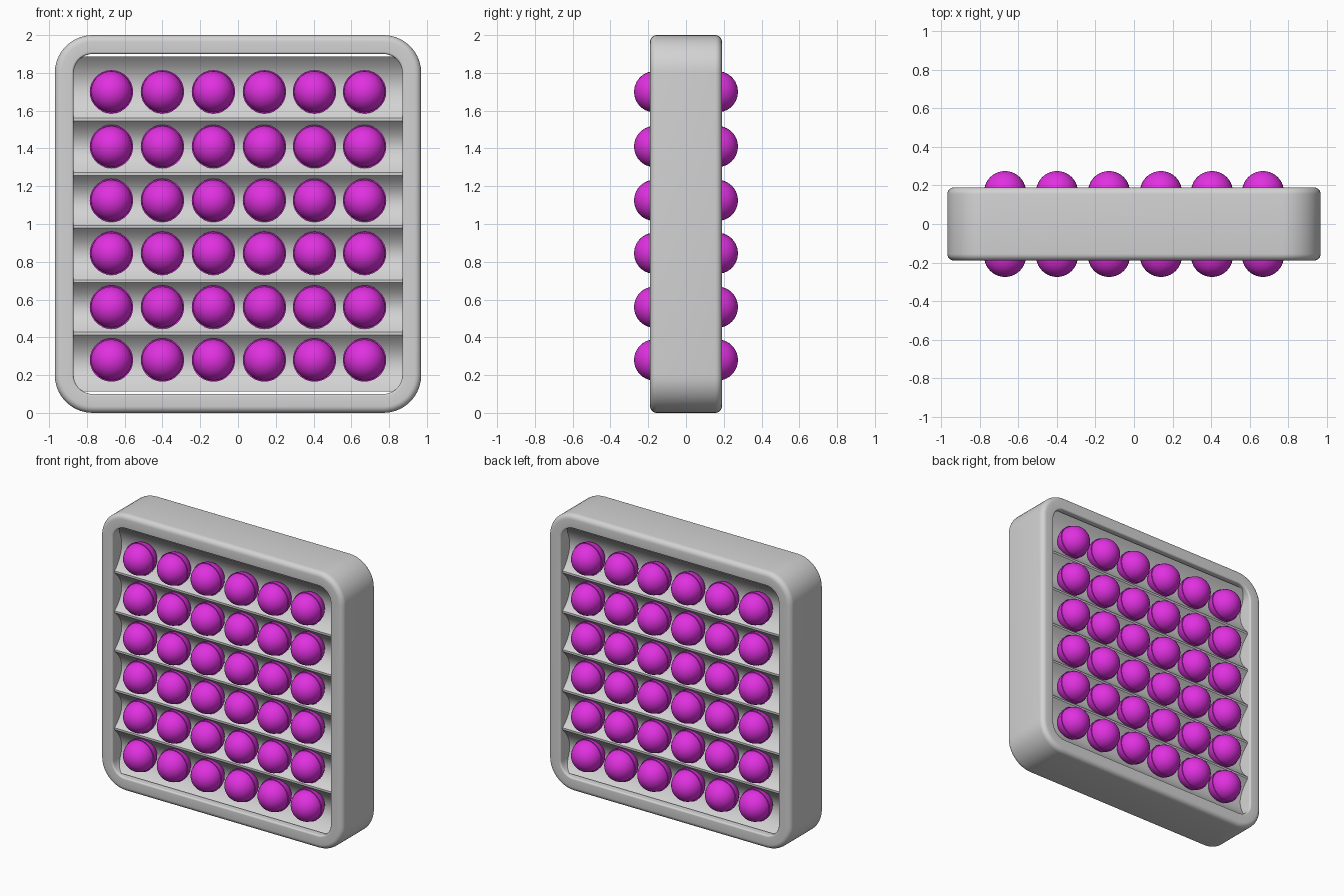
import bpy
import bmesh
from math import sin, cos, pi, radians
from mathutils import Matrix

default = bpy.data.objects.get("Cube")
if default:
    bpy.data.objects.remove(default, do_unlink=True)


def make_material(name, rgb):
    mat = bpy.data.materials.new(name)
    mat.use_nodes = True
    mat.diffuse_color = (*rgb, 1)
    mat.node_tree.nodes["Principled BSDF"].inputs["Base Color"].default_value = (*rgb, 1)
    return mat


grey = make_material("light grey", (0.65, 0.65, 0.65))
purple = make_material("bright purple", (0.75, 0.03, 0.75))


def finish(bm, name, mat):
    bmesh.ops.recalc_face_normals(bm, faces=bm.faces)
    mesh = bpy.data.meshes.new(name)
    bm.to_mesh(mesh)
    bm.free()
    mesh.materials.append(mat)
    obj = bpy.data.objects.new(name, mesh)
    bpy.context.collection.objects.link(obj)
    bpy.ops.object.select_all(action="DESELECT")
    obj.select_set(True)
    bpy.context.view_layer.objects.active = obj
    bpy.ops.object.shade_smooth_by_angle(angle=radians(35))
    return obj


HALF_W, HALF_H, HALF_D = 0.97, 1.0, 0.19
RIM, CORNER = 0.10, 0.20


def rounded_loop(bm, inset, y, steps=10):
    """Rounded rectangle facing the front, shrunk by the inset."""
    r = CORNER - inset
    verts = []
    for q, (sx, sz) in enumerate([(1, 1), (-1, 1), (-1, -1), (1, -1)]):
        for i in range(steps + 1):
            a = (q + i / steps) * pi / 2
            verts.append(bm.verts.new((sx * (HALF_W - CORNER) + r * cos(a), y,
                                       HALF_H + sz * (HALF_H - CORNER) + r * sin(a))))
    return verts


# Frame: a cross-section with rounded edges swept round a rounded rectangle
section = []
for cx, cy, r, start in [(0.035, -HALF_D + 0.035, 0.035, 2),
                         (RIM - 0.012, -HALF_D + 0.012, 0.012, 3),
                         (RIM - 0.012, HALF_D - 0.012, 0.012, 0),
                         (0.035, HALF_D - 0.035, 0.035, 1)]:
    for i in range(7):
        a = (start + i / 6) * pi / 2
        section.append((cx + r * cos(a), cy + r * sin(a)))
bm = bmesh.new()
loops = [rounded_loop(bm, t, y) for t, y in section]
for a, b in zip(loops, loops[1:] + loops[:1]):
    for i in range(len(a)):
        j = (i + 1) % len(a)
        bm.faces.new((a[i], a[j], b[j], b[i]))
finish(bm, "frame", grey)

# Scooped panel: hollow troughs between thin dividers, alike on both sides
dividers = [0.42, 0.697, 0.985, 1.265, 1.553]
edges = [0.105] + dividers + [1.895]
EDGE_Y, SCOOP, GAP = 0.165, 0.08, 0.007
front = []
for low, high in zip(edges, edges[1:]):
    for i in range(17):
        u = i / 16
        z = low + GAP + (high - low - 2 * GAP) * u
        front.append((-EDGE_Y + SCOOP * (1 - (2 * u - 1) ** 2), z))
outline = front + [(-y, z) for y, z in reversed(front)]
bm = bmesh.new()
face = bm.faces.new([bm.verts.new((-0.88, y, z)) for y, z in outline])
ext = bmesh.ops.extrude_face_region(bm, geom=[face])
bmesh.ops.translate(bm, vec=(1.76, 0, 0),
                    verts=[g for g in ext["geom"] if isinstance(g, bmesh.types.BMVert)])
finish(bm, "scooped_panel", grey)

# Balls: a dome sitting on a slightly wider rounded seat, front and back
columns = [-0.67, -0.40, -0.13, 0.14, 0.405, 0.67]
rows = [0.28, 0.56, 0.845, 1.125, 1.41, 1.70]
DOME_R, SEAT_R, BALL_Y = 0.109, 0.115, 0.166
ball_profile = [(DOME_R * sin(i * pi / 20), DOME_R * cos(i * pi / 20)) for i in range(11)]
ball_profile += [(SEAT_R * cos(i * pi / 20), -SEAT_R * sin(i * pi / 20)) for i in range(10)]


def add_ball(bm, x, z, side, segments=28):
    rings = []
    for r, h in ball_profile[1:]:
        rings.append([bm.verts.new((x + r * cos(2 * pi * k / segments),
                                    side * (BALL_Y + h),
                                    z + r * sin(2 * pi * k / segments)))
                      for k in range(segments)])
    tip = bm.verts.new((x, side * (BALL_Y + DOME_R), z))
    for k in range(segments):
        j = (k + 1) % segments
        bm.faces.new((tip, rings[0][k], rings[0][j]))
        for a, b in zip(rings, rings[1:]):
            bm.faces.new((a[k], b[k], b[j], a[j]))
    bm.faces.new(rings[-1])


for name, side in [("front_balls", -1), ("back_balls", 1)]:
    bm = bmesh.new()
    for z in rows:
        for x in columns:
            add_ball(bm, x, z, side)
    finish(bm, name, purple)
